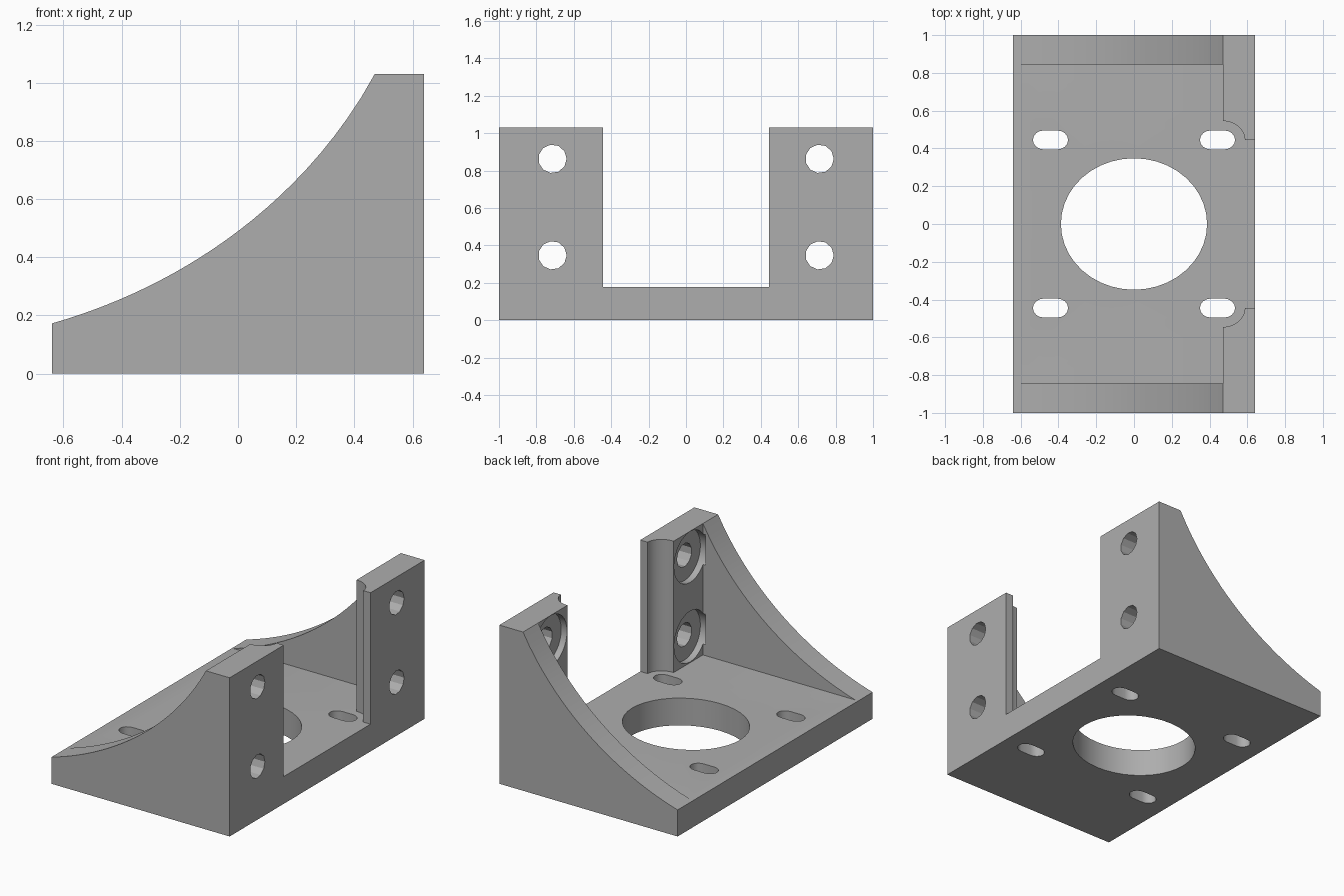
import bpy, bmesh
from math import sin, cos, pi, sqrt, radians
from mathutils import Vector

if "Cube" in bpy.data.objects:
    bpy.data.objects.remove(bpy.data.objects["Cube"], do_unlink=True)

HALF_X, HALF_Y, HEIGHT = 0.64, 1.0, 1.03
BASE_TOP, FLANGE_X = 0.177, 0.47
WALL_Y, GAP_Y = 0.845, 0.445
STRETCH = 1.12          # widening of round features along x

grey = bpy.data.materials.new("grey metal")
grey.use_nodes = True
colour = (0.42, 0.42, 0.42, 1)
grey.diffuse_color = colour
grey.node_tree.nodes["Principled BSDF"].inputs["Base Color"].default_value = colour


def prism(name, points, axis, start, end):
    """Extrude a flat outline along one axis."""
    def place(p, d):
        return {"x": (d, *p), "y": (p[0], d, p[1]), "z": (*p, d)}[axis]
    bm = bmesh.new()
    face = bm.faces.new([bm.verts.new(place(p, start)) for p in points])
    grown = bmesh.ops.extrude_face_region(bm, geom=[face])
    verts = [g for g in grown["geom"] if isinstance(g, bmesh.types.BMVert)]
    shift = Vector(place((0, 0), end - start))
    bmesh.ops.translate(bm, verts=verts, vec=shift)
    bmesh.ops.recalc_face_normals(bm, faces=bm.faces)
    mesh = bpy.data.meshes.new(name)
    bm.to_mesh(mesh)
    bm.free()
    mesh.materials.append(grey)
    obj = bpy.data.objects.new(name, mesh)
    bpy.context.collection.objects.link(obj)
    return obj


def ellipse(cx, cy, rx, ry, n, first=0.0, sweep=2 * pi):
    steps = n if sweep == 2 * pi else n - 1
    return [(cx + rx * cos(first + sweep * i / steps),
             cy + ry * sin(first + sweep * i / steps)) for i in range(n)]


def cut(body, cutter):
    cutter.hide_render = True
    mod = body.modifiers.new("cut", "BOOLEAN")
    mod.operation, mod.solver, mod.object = "DIFFERENCE", "EXACT", cutter
    bpy.context.view_layer.objects.active = body
    bpy.ops.object.modifier_apply(modifier=mod.name)
    bpy.data.objects.remove(cutter, do_unlink=True)


# Solid body with the concave sloping side profile
def slope(x):
    return 1.764 - sqrt(1.671 ** 2 - (x / STRETCH + 1.081) ** 2)


STEPS = 24
xs = [-HALF_X + (FLANGE_X + HALF_X) * i / STEPS for i in range(STEPS)]
profile = [(-HALF_X, 0)] + [(x, slope(x)) for x in xs]
profile += [(FLANGE_X, HEIGHT), (HALF_X, HEIGHT), (HALF_X, 0)]
bracket = prism("motor_bracket", profile, "y", -HALF_Y, HALF_Y)

# Pocket between the walls, with the rounded groove on each flange edge
groove = ellipse(FLANGE_X, GAP_Y, 0.117, 0.1, 13, pi / 2, -pi / 2)
half = [(-1, WALL_Y), (FLANGE_X, WALL_Y)] + groove + [(1, GAP_Y)]
outline = half + [(x, -y) for x, y in reversed(half)]
cut(bracket, prism("pocket", outline, "z", BASE_TOP, 1.5))

# Centre bore through the base
cut(bracket, prism("bore", ellipse(0, 0, 0.387, 0.348, 40), "z", -0.2, 0.5))

for side in (-1, 1):
    # Slots in the base
    for sx in (-1, 1):
        cx, cy, r = 0.442 * sx, 0.445 * side, 0.05
        rx = r * STRETCH
        slot = ellipse(cx + 0.037, cy, rx, r, 9, -pi / 2, pi)
        slot += ellipse(cx - 0.037, cy, rx, r, 9, pi / 2, pi)
        cut(bracket, prism("slot", slot, "z", -0.2, 0.4))
    # Screw holes with round recesses in the flanges
    for z in (0.863, 0.347):
        y = 0.714 * side
        cut(bracket, prism("recess", ellipse(y, z, 0.165, 0.165, 32), "x", 0.45, 0.512))
        cut(bracket, prism("screw_hole", ellipse(y, z, 0.076, 0.076, 11), "x", 0.48, 0.8))

bpy.ops.object.select_all(action="DESELECT")
bracket.select_set(True)
bpy.context.view_layer.objects.active = bracket
bpy.ops.object.shade_smooth_by_angle(angle=radians(25))
